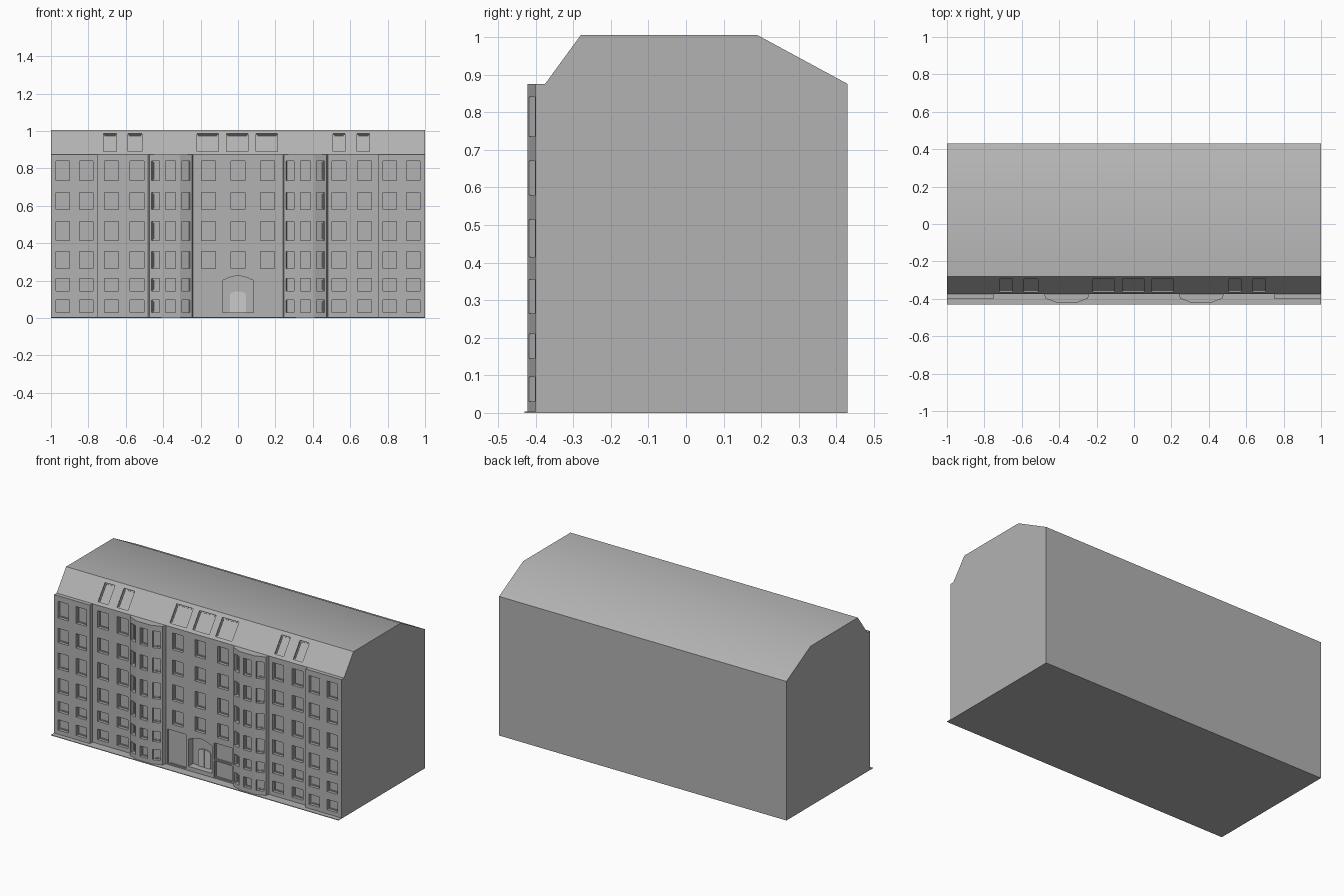
import bpy, bmesh, math
from mathutils import Vector

if "Cube" in bpy.data.objects:
    bpy.data.objects.remove(bpy.data.objects["Cube"])

EAVE, FRONT = 0.875, -0.375
ROWS = [(0.03, 0.095), (0.145, 0.21), (0.265, 0.355), (0.415, 0.515), (0.58, 0.67), (0.735, 0.84)]


def material(name, g):
    m = bpy.data.materials.new(name)
    m.diffuse_color = (g, g, g, 1)
    m.use_nodes = True
    m.node_tree.nodes["Principled BSDF"].inputs["Base Color"].default_value = m.diffuse_color
    return m


stone, light = material("dark_grey", 0.45), material("door_light", 0.88)


def face(bm, pts):
    bm.faces.new([bm.verts.new(p) for p in pts])


def panel(bm, o, u, v, w, h, us, vs, depth=0.018, inset=0.006):
    """Flat wall w x h with a grid of recessed, framed openings at us x vs."""
    o, u, v = Vector(o), Vector(u).normalized(), Vector(v).normalized()
    n = u.cross(v)
    P = lambda a, b, d=0.0: o + u * a + v * b - n * d
    ug = [0] + [c for s in us for c in s] + [w]
    vg = [0] + [c for s in vs for c in s] + [h]
    for i in range(len(ug) - 1):
        for j in range(len(vg) - 1):
            a0, a1, b0, b1 = ug[i], ug[i + 1], vg[j], vg[j + 1]

            def ring(k, d):
                return [P(a0 + k, b0 + k, d), P(a1 - k, b0 + k, d), P(a1 - k, b1 - k, d), P(a0 + k, b1 - k, d)]
            if i % 2 and j % 2:
                rings = [ring(0, 0), ring(0, depth), ring(inset, depth), ring(inset, depth + 0.004)]
                for r, s in zip(rings, rings[1:]):
                    for k in range(4):
                        face(bm, [r[k], r[(k + 1) % 4], s[(k + 1) % 4], s[k]])
                face(bm, rings[-1])
            else:
                face(bm, ring(0, 0))


def finish(bm, name, angle=None, mat=stone):
    bmesh.ops.remove_doubles(bm, verts=bm.verts, dist=1e-5)
    me = bpy.data.meshes.new(name)
    bm.to_mesh(me)
    bm.free()
    me.materials.append(mat)
    ob = bpy.data.objects.new(name, me)
    bpy.context.collection.objects.link(ob)
    if angle:
        bpy.ops.object.select_all(action='DESELECT')
        ob.select_set(True)
        bpy.context.view_layer.objects.active = ob
        bpy.ops.object.shade_smooth_by_angle(angle=math.radians(angle))
    return ob


def box(name, x0, x1, y0, y1, z0, z1):
    bm = bmesh.new()
    bmesh.ops.create_cube(bm, size=1)
    for p in bm.verts:
        p.co = ((x0 + x1) / 2 + p.co.x * (x1 - x0), (y0 + y1) / 2 + p.co.y * (y1 - y0),
                (z0 + z1) / 2 + p.co.z * (z1 - z0))
    return finish(bm, name)


# side walls, back wall and underside
bm = bmesh.new()
side = [(-0.40, 0), (0.43, 0), (0.43, EAVE), (0.19, 1.005), (-0.28, 1.005), (FRONT, EAVE), (-0.40, EAVE)]
face(bm, [(1, y, z) for y, z in side])
face(bm, [(-1, y, z) for y, z in reversed(side)])
face(bm, [(1, 0.43, 0), (-1, 0.43, 0), (-1, 0.43, EAVE), (1, 0.43, EAVE)])
face(bm, [(-1, FRONT, 0), (-1, 0.43, 0), (1, 0.43, 0), (1, FRONT, 0)])
finish(bm, "outer_walls")

# roof top and back slope
bm = bmesh.new()
for (y0, z0), (y1, z1) in (((-0.28, 1.005), (0.19, 1.005)), ((0.19, 1.005), (0.43, EAVE))):
    face(bm, [(-1, y0, z0), (1, y0, z0), (1, y1, z1), (-1, y1, z1)])
finish(bm, "roof", 35)

# front roof slope with skylights
bm = bmesh.new()
lights = [(-0.685, 0.07), (-0.55, 0.075), (-0.163, 0.115), (-0.004, 0.115), (0.155, 0.115), (0.54, 0.062), (0.67, 0.065)]
slope = Vector((0, 0.095, 0.13))
panel(bm, (-1, FRONT, EAVE), (1, 0, 0), slope, 2, slope.length,
      [(1 + c - w / 2, 1 + c + w / 2) for c, w in lights], [(0.02, 0.137)], 0.008)
finish(bm, "skylight_slope")

# left half of the facade: start, end, window spans along the segment
bx = -0.36
half = [((-1, -0.40), (-0.75, -0.40), [(0.028, 0.1), (0.153, 0.225)]),
        ((-0.75, -0.40), (-0.75, FRONT), []),
        ((-0.75, FRONT), (-0.48, FRONT), [(0.035, 0.11), (0.172, 0.247)])]
bay = [(bx - 0.12, FRONT), (bx - 0.113, -0.398), (bx - 0.05, -0.422),
       (bx + 0.05, -0.422), (bx + 0.113, -0.398), (bx + 0.12, FRONT)]
spans = [[], [(0.01, 0.057)], [(0.023, 0.077)], [(0.01, 0.057)], []]
half += list(zip(bay, bay[1:], spans))

bm = bmesh.new()
for s in (1, -1):
    for p, q, us in half:
        L = math.dist(p, q)
        if s < 0:
            p, q = (-q[0], q[1]), (-p[0], p[1])
            us = [(L - b, L - a) for a, b in reversed(us)]
        panel(bm, (*p, 0), (q[0] - p[0], q[1] - p[1], 0), (0, 0, 1), L, EAVE, us, ROWS if us else [])
    # ledges capping the end section and the bay
    for cap in ([(-1, -0.40), (-0.75, -0.40), (-0.75, FRONT), (-1, FRONT)], bay):
        pts = [(s * x, y, EAVE) for x, y in cap]
        face(bm, pts if s > 0 else pts[::-1])
# centre section, upper four floors
panel(bm, (-0.24, FRONT, 0.24), (1, 0, 0), (0, 0, 1), 0.48, EAVE - 0.24,
      [(0.045, 0.12), (0.203, 0.278), (0.36, 0.435)], [(a - 0.24, b - 0.24) for a, b in ROWS[2:]])
finish(bm, "facade")

# ground floor panels either side of the entrance
bm = bmesh.new()
panel(bm, (-0.24, FRONT, 0), (1, 0, 0), (0, 0, 1), 0.155, 0.24, [(0.013, 0.14)], [(0.008, 0.226)], 0.008)
panel(bm, (0.085, FRONT, 0), (1, 0, 0), (0, 0, 1), 0.155, 0.24, [(0.012, 0.137)],
      [(0.008, 0.113), (0.12, 0.226)], 0.008)
finish(bm, "shopfront_panels")

# arched porch: wall above, soffit, jambs, back wall
bm = bmesh.new()
BACK = -0.328
N = 12
arch = [(-0.083 + 0.166 * i / N, 0.2 + 0.025 * math.sin(math.pi * i / N)) for i in range(N + 1)]
outline = [(-0.083, 0.0)] + arch + [(0.083, 0.0)]
for (x0, z0), (x1, z1) in zip(outline, outline[1:]):
    face(bm, [(x0, FRONT, z0), (x1, FRONT, z1), (x1, BACK, z1), (x0, BACK, z0)])
for (x0, z0), (x1, z1) in zip(arch, arch[1:]):
    face(bm, [(x0, FRONT, z0), (x1, FRONT, z1), (x1, FRONT, 0.24), (x0, FRONT, 0.24)])
for s in (1, -1):
    pts = [(s * 0.083, FRONT, 0), (s * 0.085, FRONT, 0), (s * 0.085, FRONT, 0.24), (s * 0.083, FRONT, 0.24)]
    face(bm, pts[::s])
face(bm, [(x, BACK, z) for x, z in reversed(outline)])
finish(bm, "entrance_arch")
box("porch_step", -0.083, 0.083, FRONT, BACK, 0, 0.03)

# arched double door
for s in (1, -1):
    bm = bmesh.new()
    prof = [(s * 0.001, 0.03), (s * 0.043, 0.03), (s * 0.043, 0.128), (s * 0.032, 0.136), (s * 0.016, 0.141), (s * 0.001, 0.142)]
    n = len(prof)
    face(bm, [(x, BACK - 0.008, z) for x, z in prof[::s]])
    for (x0, z0), (x1, z1) in zip(prof, prof[1:] + prof[:1]):
        face(bm, [(x0, BACK, z0), (x1, BACK, z1), (x1, BACK - 0.008, z1), (x0, BACK - 0.008, z0)][::s])
    finish(bm, "door_leaf_right" if s > 0 else "door_leaf_left", mat=light)

# pavement strip along the front
box("base_strip", -1, 1, -0.43, FRONT, 0, 0.004)
